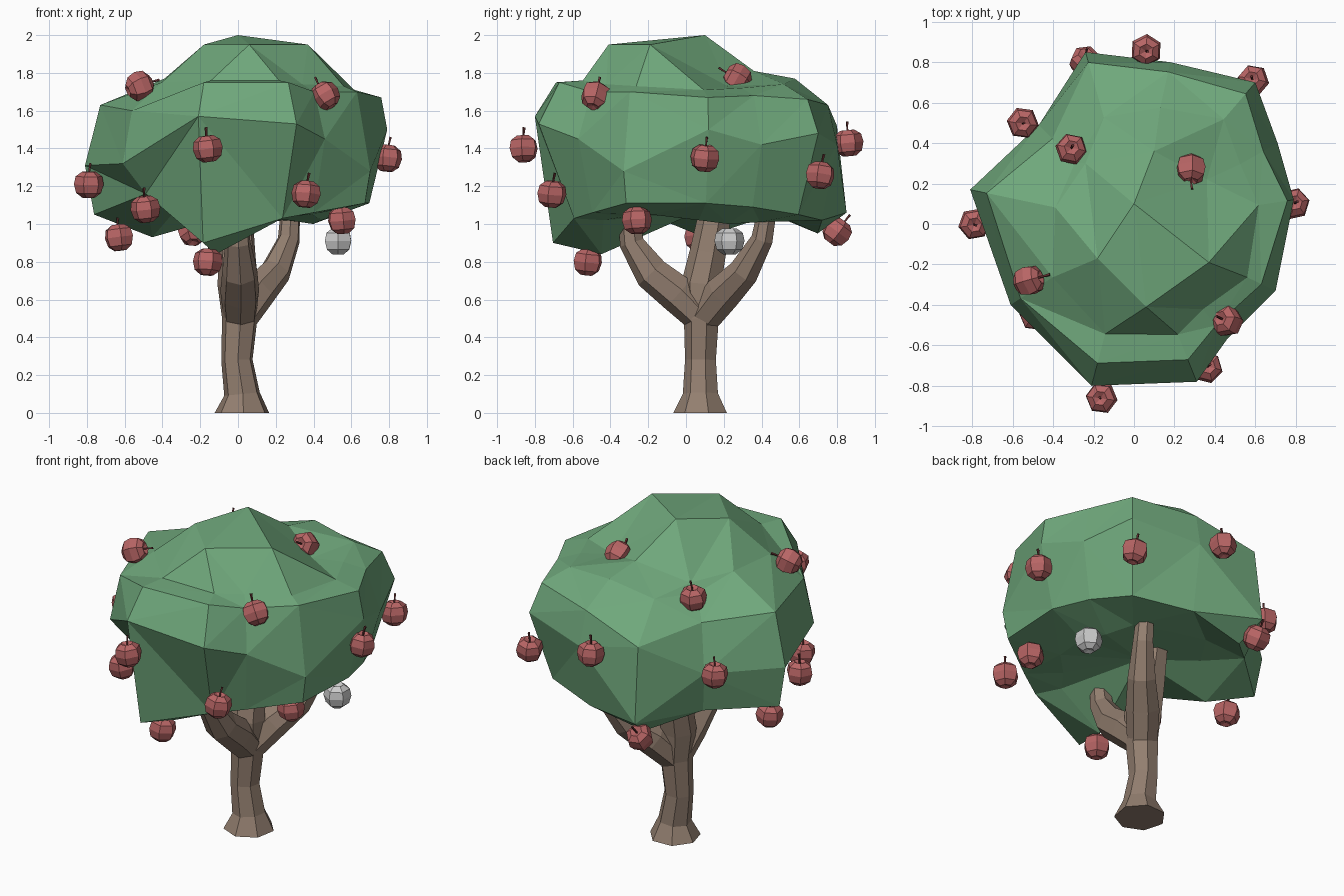
import bpy, bmesh, math, random
from mathutils import Vector, Matrix

if "Cube" in bpy.data.objects:
    bpy.data.objects.remove(bpy.data.objects["Cube"])

random.seed(4)


def material(name, rgb):
    m = bpy.data.materials.new(name)
    m.diffuse_color = (*rgb, 1)
    m.use_nodes = True
    m.node_tree.nodes["Principled BSDF"].inputs["Base Color"].default_value = m.diffuse_color
    return m


GREEN = material("leaf_green", (0.16, 0.39, 0.20))
BARK = material("bark_brown", (0.29, 0.21, 0.16))
RED = material("fruit_red", (0.48, 0.13, 0.13))
STEM = material("stem_brown", (0.12, 0.03, 0.03))


def finish(bm, name, *mats):
    bmesh.ops.recalc_face_normals(bm, faces=bm.faces)
    me = bpy.data.meshes.new(name)
    bm.to_mesh(me)
    bm.free()
    for m in mats:
        me.materials.append(m)
    ob = bpy.data.objects.new(name, me)
    bpy.context.collection.objects.link(ob)
    return ob


def bridge(bm, a, b, mat=0):
    n = len(a)
    for i in range(n):
        j = (i + 1) % n
        bm.faces.new((a[i], a[j], b[j], b[i])).material_index = mat


def fan(bm, ring, tip):
    for i in range(len(ring)):
        bm.faces.new((ring[i], ring[(i + 1) % len(ring)], tip))


def limb(bm, path, sides=7, mat=0):
    """Tapered tube through (x, y, z, radius) points."""
    pts = [Vector(p[:3]) for p in path]
    prev = None
    for i, p in enumerate(path):
        d = pts[min(i + 1, len(pts) - 1)] - pts[max(i - 1, 0)]
        rot = Vector((0, 0, 1)).rotation_difference(d.normalized())
        ring = []
        for k in range(sides):
            a = math.tau * (k + 0.3) / sides
            ring.append(bm.verts.new(pts[i] + rot @ Vector((math.cos(a) * p[3], math.sin(a) * p[3], 0))))
        if prev:
            bridge(bm, prev, ring, mat)
        else:
            bm.faces.new(ring).material_index = mat
        prev = ring
    bm.faces.new(prev).material_index = mat


# Trunk with three boughs
bm = bmesh.new()
limb(bm, [(.022, .08, 0, .148), (.022, .08, .1, .097), (-.005, .08, .28, .085),
          (.01, .085, .5, .096), (0, .085, .68, .11), (-.005, .12, .85, .1), (-.01, .17, 1.13, .085)])
limb(bm, [(.01, .09, .5, .09), (.01, -.04, .63, .105), (.01, -.18, .74, .095),
          (0, -.285, .9, .068), (0, -.31, 1.12, .05)])
limb(bm, [(.01, .09, .5, .09), (.1, .2, .64, .1), (.2, .31, .75, .083),
          (.27, .405, .92, .06), (.28, .44, 1.12, .05)])
finish(bm, "trunk", BARK)

# Foliage columns: widest x, y, z | lower scale, z | under z | shoulder scale, z | collar scale, z
COLUMNS = [
    (.79, .12, 1.50, .88, 1.11, 1.02, .96, 1.67, .78, 1.71),
    (.71, .40, 1.42, .88, 1.09, 1.00, .90, 1.68, .74, 1.72),
    (.60, .70, 1.48, .85, 1.05, 1.01, .92, 1.66, .74, 1.74),
    (.18, .80, 1.42, .90, 1.02, 1.03, .94, 1.63, .72, 1.77),
    (-.24, .85, 1.06, .82, .95, 1.05, .94, 1.52, .62, 1.70),
    (-.47, .49, 1.30, .93, 1.05, 1.05, .86, 1.58, .62, 1.69),
    (-.81, .17, 1.31, .94, 1.05, .93, .90, 1.63, .48, 1.77),
    (-.61, -.40, 1.32, .80, 1.16, 1.06, .92, 1.60, .66, 1.75),
    (-.21, -.80, 1.57, .88, .90, .84, .86, 1.75, .68, 1.76),
    (.31, -.78, 1.53, .76, 1.03, 1.02, .86, 1.75, .70, 1.76),
    (.46, -.57, 1.45, .87, 1.06, 1.04, .88, 1.70, .74, 1.74),
    (.70, -.33, 1.28, .96, 1.11, 1.05, .90, 1.70, .80, 1.73),
]
bm = bmesh.new()


def ring(scale, height):
    return [bm.verts.new((c[0] * scale(c), c[1] * scale(c), height(c))) for c in COLUMNS]


under = ring(lambda c: .56, lambda c: c[5])
lower = ring(lambda c: c[3], lambda c: c[4])
widest = ring(lambda c: 1, lambda c: c[2])
shoulder = ring(lambda c: c[6], lambda c: c[7])
collar = ring(lambda c: c[8], lambda c: c[9])
for a, b in ((under, lower), (lower, widest), (widest, shoulder), (shoulder, collar)):
    bridge(bm, a, b)
fan(bm, under, bm.verts.new((0, .05, 1.06)))
# Crown: every two collar edges meet one crown point
crown = [bm.verts.new(p) for p in ((.36, .22, 1.73), (.10, .36, 1.81), (-.24, .30, 1.74),
                                   (-.18, -.17, 1.95), (.06, -.41, 1.95), (.37, -.19, 1.95))]
for i, u in enumerate(crown):
    a, b, c = (collar[(2 * i + k) % 12] for k in range(3))
    for tri in ((a, b, u), (b, c, u), (c, crown[(i + 1) % 6], u)):
        bm.faces.new(tri)
fan(bm, crown, bm.verts.new((0, .1, 2)))
bmesh.ops.triangulate(bm, faces=bm.faces)
finish(bm, "foliage", GREEN)


# Fruit: six-sided lathe with a dented top and a thin stem
def fruit(name, pos, up, *mats):
    bm = bmesh.new()
    profile = [(.034, -.071), (.067, -.046), (.08, 0), (.071, .043), (.037, .067)]
    rings = [[bm.verts.new((r * math.cos(k * math.tau / 6), r * math.sin(k * math.tau / 6), z))
              for k in range(6)] for r, z in profile]
    for a, b in zip(rings, rings[1:]):
        bridge(bm, a, b)
    fan(bm, rings[0], bm.verts.new((0, 0, -.06)))
    fan(bm, rings[-1], bm.verts.new((0, 0, .046)))
    if mats:
        limb(bm, [(0, 0, .04, .006), (.003, 0, .08, .006), (.008, 0, .112, .008)], 4, 1)
    ob = finish(bm, name, *mats)
    rot = Vector((0, 0, 1)).rotation_difference(Vector(up).normalized()).to_matrix().to_4x4()
    ob.matrix_world = Matrix.Translation(pos) @ rot @ Matrix.Rotation(random.uniform(0, 1), 4, 'Z')


SPOTS = [(-.52, -.28, 1.73), (.46, -.48, 1.68), (.28, .27, 1.77), (-.24, .80, .96),
         (-.16, -.86, 1.40), (.79, .10, 1.35), (-.79, 0, 1.21), (-.49, -.45, 1.08),
         (.36, -.71, 1.16), (.55, -.26, 1.02), (-.16, -.52, .80), (-.63, .07, .93),
         (.06, .86, 1.43), (.59, .71, 1.26), (-.55, .50, 1.32), (-.31, .37, 1.69)]
TILTS = [(1, .3, .4), (-.5, .2, .8), (0, -.9, .5), (0, .6, .8)]
for i, p in enumerate(SPOTS):
    up = TILTS[i] if i < 4 else (random.uniform(-.15, .15), random.uniform(-.15, .15), 1)
    fruit(f"fruit_{i + 1}", p, up, RED, STEM)
fruit("plain_fruit", (.53, .23, .91), (0, 0, 1))
